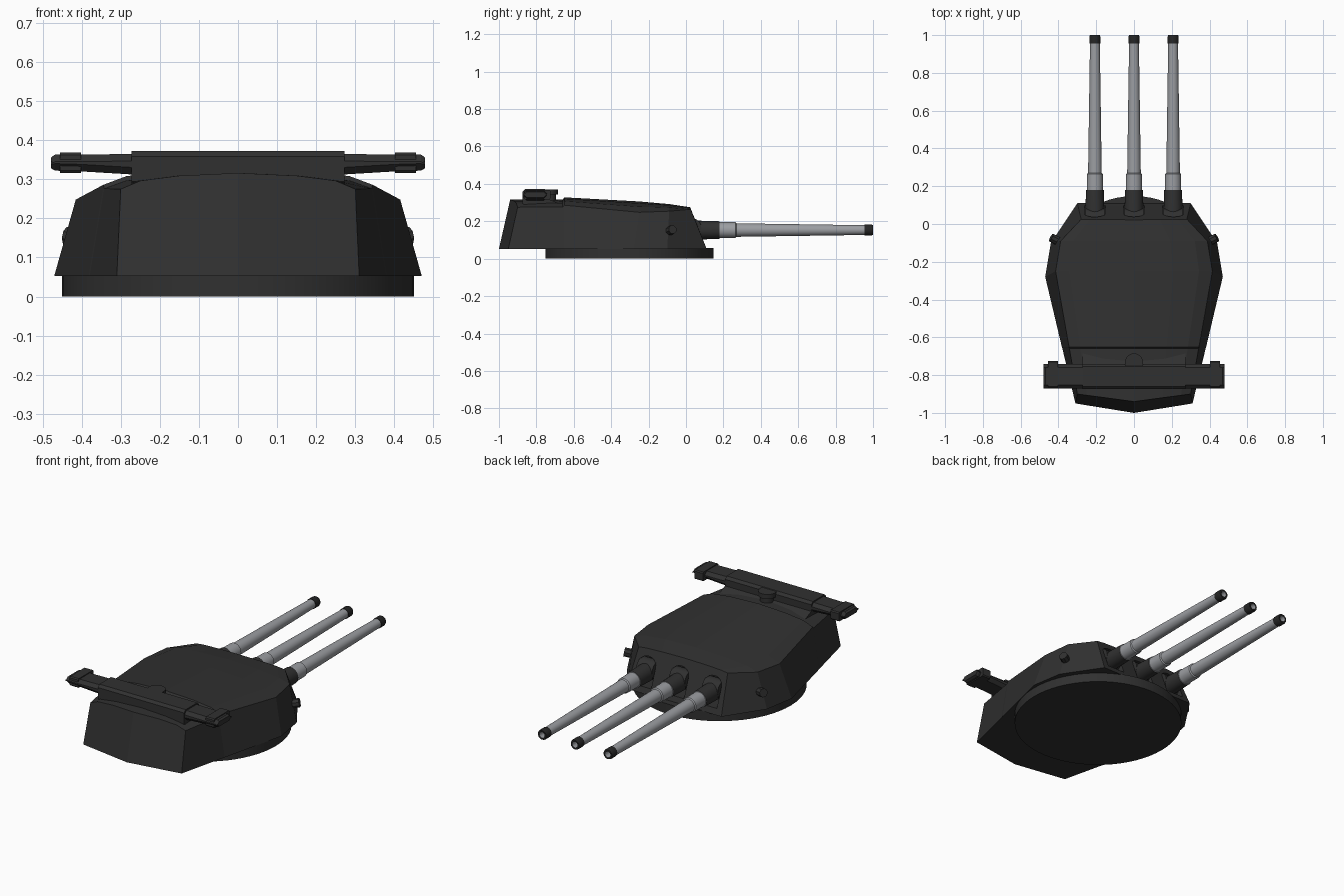
import bpy, bmesh, math
from mathutils import Vector

cube = bpy.data.objects.get("Cube")
if cube:
    bpy.data.objects.remove(cube, do_unlink=True)


def material(name, r, g, b):
    m = bpy.data.materials.new(name)
    m.use_nodes = True
    m.diffuse_color = (r, g, b, 1)
    bsdf = next(n for n in m.node_tree.nodes if n.type == 'BSDF_PRINCIPLED')
    bsdf.inputs["Base Color"].default_value = (r, g, b, 1)
    return m


ARMOUR = material("dark armour", 0.03, 0.03, 0.03)
STEEL = material("barrel grey", 0.33, 0.34, 0.36)
MUZZLE = material("muzzle black", 0.018, 0.018, 0.018)


def finish(name, bm, mats, smooth=False):
    bmesh.ops.recalc_face_normals(bm, faces=bm.faces)
    me = bpy.data.meshes.new(name)
    bm.to_mesh(me)
    bm.free()
    ob = bpy.data.objects.new(name, me)
    bpy.context.collection.objects.link(ob)
    for m in mats:
        me.materials.append(m)
    if smooth:
        bpy.ops.object.select_all(action='DESELECT')
        ob.select_set(True)
        bpy.context.view_layer.objects.active = ob
        bpy.ops.object.shade_smooth_by_angle(angle=math.radians(35))
    return ob


def cylinder(name, centre, axis, radius, length, sides, smooth=True):
    bm = bmesh.new()
    bmesh.ops.create_cone(bm, cap_ends=True, segments=sides, radius1=radius,
                          radius2=radius, depth=length)
    rot = Vector((0, 0, 1)).rotation_difference(Vector(axis))
    for v in bm.verts:
        v.co = rot @ v.co + Vector(centre)
    return finish(name, bm, [ARMOUR], smooth)


def loft(name, rings, mats=(ARMOUR,)):
    bm = bmesh.new()
    loops = [[bm.verts.new(p) for p in ring] for ring in rings]
    n = len(loops[0])
    for a, b in zip(loops, loops[1:]):
        for i in range(n):
            j = (i + 1) % n
            bm.faces.new((a[i], a[j], b[j], b[i]))
    bm.faces.new(loops[0])
    bm.faces.new(loops[-1])
    return finish(name, bm, mats)


def x_section(x, y0, y1, z0, z1, c):
    """Chamfered rectangle across the x axis."""
    return [(x, y0 + c, z0), (x, y1 - c, z0), (x, y1, z0 + c), (x, y1, z1 - c),
            (x, y1 - c, z1), (x, y0 + c, z1), (x, y0, z1 - c), (x, y0, z0 + c)]


# Round base under the house
cylinder("base_ring", (0, -0.302, 0.028), (0, 0, 1), 0.45, 0.056, 64)

# Armoured house: bottom x, y | rim x, y, z | centre line y, z, bottom y
FLOOR = 0.053
STATIONS = [
    (0.31, -0.95, 0.30, -0.90, 0.275, -0.94, 0.316, -1.0),
    (0.379, -0.66, 0.342, -0.66, 0.276, -0.66, 0.316, -0.66),
    (0.382, -0.65, 0.344, -0.65, 0.286, -0.65, 0.328, -0.65),
    (0.47, -0.28, 0.415, -0.25, 0.248, -0.25, 0.306, -0.28),
    (0.44, -0.10, 0.388, -0.09, 0.254, -0.09, 0.292, -0.10),
    (0.30, 0.11, 0.28, 0.025, 0.264, 0.022, 0.275, 0.11),
]
ARCH = [(-1, 0), (-0.83, 0.52), (-0.5, 0.83), (0, 1), (0.5, 0.83), (0.83, 0.52), (1, 0)]
bm = bmesh.new()
rings = []
for bx, by, rx, ry, rz, cy, cz, cby in STATIONS:
    pts = [(-bx, by, FLOOR)]
    pts += [(f * rx, ry + (cy - ry) * (1 - abs(f)), rz + (cz - rz) * h) for f, h in ARCH]
    pts += [(bx, by, FLOOR), (0, cby, FLOOR)]
    rings.append([bm.verts.new(p) for p in pts])
for a, b in zip(rings, rings[1:]):
    for i in range(len(a)):
        j = (i + 1) % len(a)
        bm.faces.new((a[i], a[j], b[j], b[i]))
back = rings[0]
bm.faces.new(back[:5] + back[9:])
bm.faces.new(back[4:])
bm.faces.new(rings[-1])
house = finish("turret_house", bm, [ARMOUR])

# Gun ports: slots with arched tops cut into the front plate
GUN_X = (-0.207, 0, 0.207)
for gx in GUN_X:
    arc = [(0.055 * math.cos(math.pi * i / 10), 0.19 + 0.045 * math.sin(math.pi * i / 10))
           for i in range(11)]
    outline = [(-0.055, 0.085), (0.055, 0.085)] + arc
    cutter = loft("port_cutter", [[(gx + x, y, z) for x, z in outline] for y in (0.0, 0.3)])
    cutter.hide_render = True
    cutter.hide_set(True)
    mod = house.modifiers.new("gun_port", 'BOOLEAN')
    mod.operation = 'DIFFERENCE'
    mod.solver = 'EXACT'
    mod.object = cutter

# Guns: lathed about the y axis, colour follows distance from the house
GUN = [(-0.02, 0.05), (0.08, 0.05), (0.18, 0.047), (0.18, 0.043), (0.265, 0.042),
       (0.27, 0.036), (0.55, 0.032), (0.955, 0.026), (0.955, 0.029), (0.992, 0.029),
       (1.0, 0.026), (1.0, 0.017), (0.93, 0.017)]
SIDES = 24
for label, gx in zip(("right", "centre", "left"), GUN_X):
    bm = bmesh.new()
    loops = [[bm.verts.new((gx + r * math.cos(t), y, 0.153 + r * math.sin(t)))
              for t in (2 * math.pi * i / SIDES for i in range(SIDES))] for y, r in GUN]
    for k, (a, b) in enumerate(zip(loops, loops[1:])):
        for i in range(SIDES):
            j = (i + 1) % SIDES
            f = bm.faces.new((a[i], a[j], b[j], b[i]))
            f.material_index = 0 if k < 2 else 1 if k < 7 or k > 10 else 2
    bm.faces.new(loops[0])
    bm.faces.new(loops[-1]).material_index = 2
    finish(label + "_gun", bm, [ARMOUR, STEEL, MUZZLE], smooth=True)
    # Trunnion shield behind each gun
    cylinder(label + "_mantlet", (gx, 0.03, 0.165), (1, 0, 0), 0.052, 0.1, 20)

# Rangefinder: central housing, sloping fairing, arms and end heads
loft("rangefinder_housing", [x_section(x, -0.873, -0.74, 0.28, 0.372, 0.014)
                             for x in (-0.272, 0.272)])
loft("rangefinder_fairing", [[(x, -0.75, 0.27), (x, -0.655, 0.27), (x, -0.655, 0.285),
                              (x, -0.75, 0.325)] for x in (-0.272, 0.272)])
for side, label in ((1, "left"), (-1, "right")):
    loft(label + "_rangefinder_arm", [
        x_section(side * x, -0.87, -0.742, z0, z1, 0.018)
        for x, z0, z1 in ((0.25, 0.311, 0.365), (0.40, 0.32, 0.363),
                          (0.468, 0.322, 0.363), (0.478, 0.328, 0.356))])
    loft(label + "_rangefinder_head", [x_section(side * x, -0.865, -0.725, 0.316, 0.368, 0.006)
                                       for x in (0.402, 0.455)])
    # Side sight hub
    cylinder(label + "_sight_hub", (side * 0.413, -0.085, 0.15),
             (side * 0.87, 0.45, 0.2), 0.024, 0.06, 8, False)

# Small cupola in front of the rangefinder
cylinder("cupola_stem", (0, -0.73, 0.327), (0, 0, 1), 0.036, 0.04, 24)
cylinder("cupola_cap", (0, -0.733, 0.356), (0, 0, 1), 0.048, 0.026, 24)
